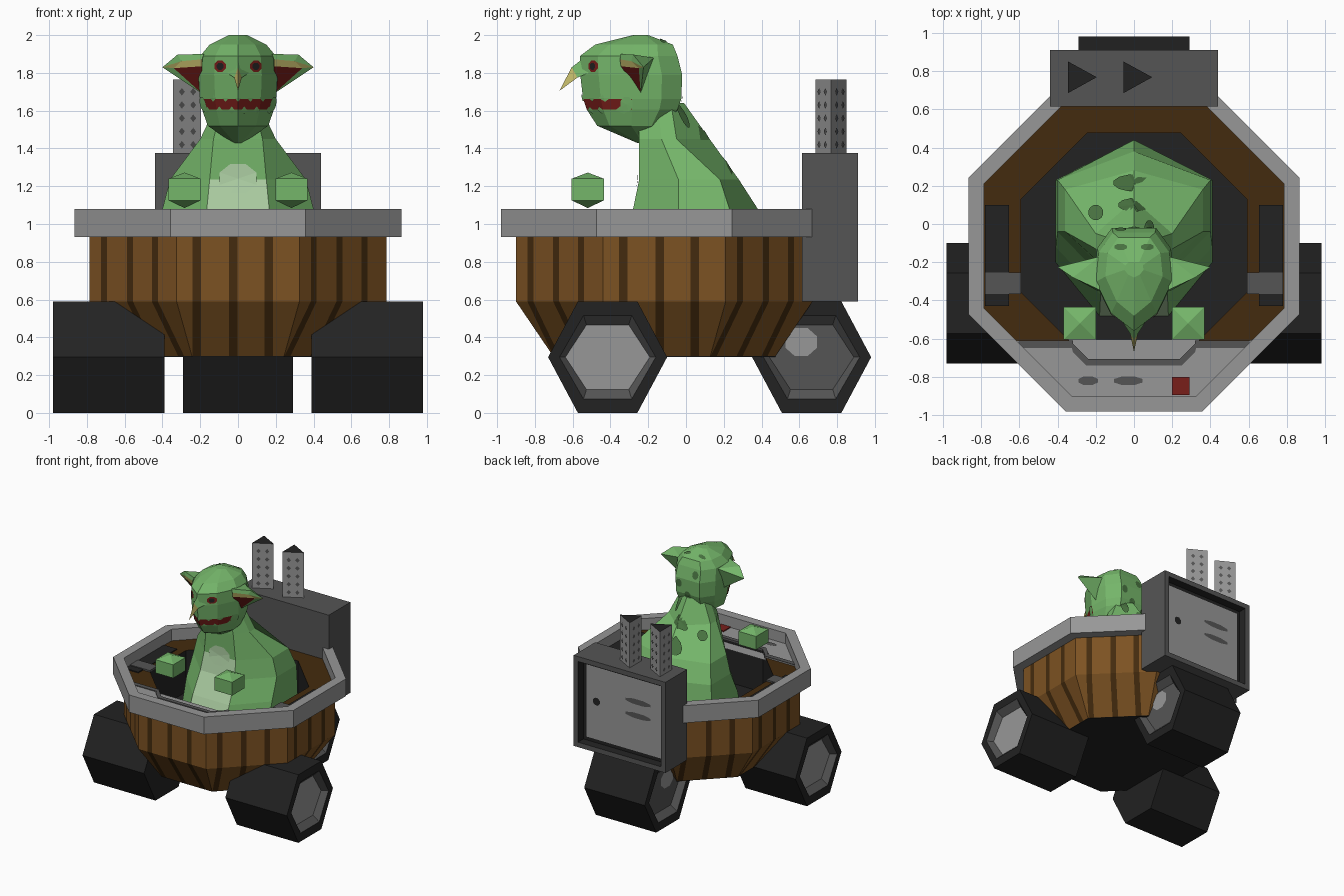
import bpy, bmesh, math
from mathutils import Vector
from mathutils.bvhtree import BVHTree

if "Cube" in bpy.data.objects:
    bpy.data.objects.remove(bpy.data.objects["Cube"])

# ---------- palette ----------
def lin(c):
    c /= 255
    return c / 12.92 if c < 0.04 else ((c + 0.055) / 1.055) ** 2.4

COLORS = {"tyre_black": (34, 34, 34), "iron_grey": (85, 85, 85), "steel_grey": (151, 151, 151),
          "wood_brown": (124, 82, 34), "dark_wood": (68, 43, 14), "skin_green": (117, 182, 106),
          "spot_green": (72, 114, 64), "belly_pale": (174, 208, 164), "deep_red": (120, 30, 26),
          "horn_yellow": (196, 186, 106)}
MAT = {}
for key, rgb in COLORS.items():
    MAT[key] = bpy.data.materials.new(key)
    MAT[key].diffuse_color = (*[lin(c) for c in rgb], 1)

# ---------- helpers ----------
def make(name, verts, faces, colors, fix=True):
    """Mesh object; colors is one colour name or one per face."""
    if isinstance(colors, str):
        colors = [colors] * len(faces)
    used = list(dict.fromkeys(colors))
    me = bpy.data.meshes.new(name)
    me.from_pydata([tuple(v) for v in verts], [], faces)
    for c in used:
        me.materials.append(MAT[c])
    for p, c in zip(me.polygons, colors):
        p.material_index = used.index(c)
    if fix:
        bm = bmesh.new()
        bm.from_mesh(me)
        bmesh.ops.remove_doubles(bm, verts=bm.verts, dist=1e-4)
        bmesh.ops.recalc_face_normals(bm, faces=bm.faces)
        bm.to_mesh(me)
        bm.free()
    ob = bpy.data.objects.new(name, me)
    bpy.context.collection.objects.link(ob)
    return ob

def loft(name, rings, color, caps=(None, None), closed=False, rule=None):
    """Skin equal-sized rings; caps are colours for first and last ring."""
    n, m = len(rings[0]), len(rings)
    faces, cols = [], []
    for r in range(m if closed else m - 1):
        for i in range(n):
            j, s = (i + 1) % n, (r + 1) % m
            faces.append((r * n + i, r * n + j, s * n + j, s * n + i))
            cols.append((rule and rule(r, i)) or color)
    for cap, r in zip(caps, (0, m - 1)):
        if cap:
            faces.append(tuple(range(r * n, r * n + n)))
            cols.append(cap)
    return make(name, [v for ring in rings for v in ring], faces, cols)

def box(name, x0, x1, y0, y1, z0, z1, color):
    ring = lambda z: [(x0, y0, z), (x1, y0, z), (x1, y1, z), (x0, y1, z)]
    return loft(name, [ring(z0), ring(z1)], color, (color, color))

def decals(name, target, specs, color, n=8):
    """Thin patches pressed on the target: (centre, direction, half width, half height)."""
    me = target.data
    tree = BVHTree.FromPolygons([v.co for v in me.vertices], [p.vertices[:] for p in me.polygons])
    lift = 0.009 if name == "pupils" else 0.006
    verts, faces = [], []
    for c, d, w, h in specs:
        d = Vector(d).normalized()
        up = Vector((0, 1, 0)) if abs(d.z) > 0.95 else Vector((0, 0, 1))
        u = d.cross(up).normalized()
        v = u.cross(d)
        pts = []
        for k in range(n + 1):
            a = math.tau * (k + 0.5 * (n > 4)) / n
            off = u * w * math.cos(a) + v * h * math.sin(a) if k < n else Vector()
            hit = tree.ray_cast(Vector(c) - d + off, d)
            if hit[0]:
                pts.append(hit[0] - d * lift)
        if len(pts) == n + 1:
            b = len(verts)
            verts += pts
            faces += [(b + k, b + (k + 1) % n, b + n) for k in range(n)]
    return make(name, verts, faces, color, False)

CY = -0.115  # centre of the tub
def octagon(a, z):
    r = a / math.cos(math.pi / 8)
    return [(r * math.cos((k + .5) * math.pi / 4), CY + r * math.sin((k + .5) * math.pi / 4), z) for k in range(8)]

# ---------- wooden tub with dark plank gaps ----------
verts, faces, cols = [], [], []
for k in range(8):
    a = k * math.pi / 4
    nrm, tan = Vector((math.cos(a), math.sin(a), 0)), Vector((-math.sin(a), math.cos(a), 0))
    base = len(verts)
    for z, r in ((0.93, 0.785), (0.59, 0.785), (0.30, 0.588)):
        h = r * math.tan(math.pi / 8)
        for t in (-h, -.240, -.196, -.047, -.002, .14, .185, h):
            verts.append(nrm * r + tan * t + Vector((0, CY, z)))
    for row in range(2):
        for i in range(7):
            q = base + row * 8 + i
            faces.append((q, q + 8, q + 9, q + 1))
            cols.append("dark_wood" if i % 2 else "wood_brown")
make("tub_planks", verts, faces, cols)
loft("tub_bottom", [octagon(.588, .297), octagon(.588, .312)], "tyre_black", ("tyre_black",) * 2)
loft("tub_rim", [octagon(.865, .93), octagon(.865, 1.08), octagon(.785, 1.08), octagon(.785, .93)],
     "steel_grey", closed=True)

# ---------- flat deck with sunken black well ----------
DECK = .98
deck = loft("deck_and_well", [octagon(.785, DECK), octagon(.59, DECK), octagon(.59, .62)], "dark_wood",
            (None, "tyre_black"), rule=lambda r, i: "tyre_black" if r else None)
if max(deck.data.polygons, key=lambda p: p.center.z).normal.z < 0:
    deck.data.flip_normals()

# ---------- dashboard with notch, dials and button ----------
half = [(.785, -.44), (.615, -.61), (.335, -.61), (.24, -.71)]
half[0] = (.62, -.605)
outline = [(.325, -.9)] + half + [(-x, y) for x, y in half[::-1]] + [(-.325, -.9)]
dash = loft("dashboard", [[(x, y, z) for x, y in outline] for z in (DECK - .02, DECK + .008)], "steel_grey",
            ("steel_grey", "steel_grey"))
down = (0, 0, -1)
decals("dash_dials", dash, [((-.24, -.82, 1), down, .055, .025), ((-.03, -.82, 1), down, .08, .025)], "iron_grey")
trim = [(-.30, -.65), (-.335, -.61), (-.24, -.705), (.24, -.705), (.335, -.61), (.30, -.65),
        (.32, -.67), (.25, -.74), (-.25, -.74), (-.32, -.67)]
trim = trim[1:5] + trim[6:]
loft("dash_trim", [[(x, y, z) for x, y in trim] for z in (DECK, DECK + .014)], "iron_grey", ("iron_grey",) * 2)
for s, side in ((1, "right"), (-1, "left")):
    xs = sorted((s * .32, s * .605))
    box("dash_edge_" + side, *xs, -.65, -.61, DECK, DECK + .014, "iron_grey")
    # arm pads and levers lying on the deck
    xs = sorted((s * .655, s * .78))
    box("arm_pad_" + side, *xs, -.43, .10, DECK - .01, DECK + .008, "tyre_black")
    xs = sorted((s * .59, s * .78))
    box("lever_" + side, *xs, -.365, -.255, DECK - .01, DECK + .014, "iron_grey")
box("red_button", .2, .29, -.895, -.80, DECK, DECK + .017, "deep_red")

# ---------- six-sided wheels ----------
def wheel(name, x_in, x_out, y, both=False):
    s = 1 if x_out > x_in else -1
    def ring(x, ky, kz):
        return [(x, y + .315 * ky * math.cos(i * math.pi / 3), .295 + .3406 * kz * math.sin(i * math.pi / 3))
                for i in range(6)]
    hub = lambda x, d: [ring(x, .81, .75), ring(x - d * .05, .71, .58)]
    rings = (hub(x_in, -s)[::-1] if both else []) + [ring(x_in, 1, 1), ring(x_out, 1, 1)] + hub(x_out, s)
    last = len(rings) - 2
    rule = lambda r, i: "iron_grey" if r == last or (both and r == 0) else None
    disc = "iron_grey" if both else "steel_grey"
    return loft(name, rings, "tyre_black", (disc if both else "tyre_black", disc), rule=rule)

wheel("front_wheel_right", .39, .98, -.415)
wheel("front_wheel_left", -.39, -.98, -.415)
rear = wheel("rear_wheel", -.29, .29, .665, True)
decals("rear_hub_shine", rear, [((s * .29, .61, .375), (-s, 0, 0), .09, .08) for s in (1, -1)], "steel_grey")

# ---------- engine box with recessed back panel ----------
engine = box("engine_box", -.44, .44, .615, .91, .59, 1.375, "iron_grey")
for c in ("tyre_black", "steel_grey"):
    engine.data.materials.append(MAT[c])
bm = bmesh.new()
bm.from_mesh(engine.data)
back = max(bm.faces, key=lambda f: f.calc_center_median().y)
bmesh.ops.inset_individual(bm, faces=[back], thickness=.06)
for thick, depth in ((.012, -.06), (.04, 0)):
    for f in bmesh.ops.inset_individual(bm, faces=[back], thickness=thick, depth=depth)["faces"]:
        f.material_index = 1
back.material_index = 2
bm.to_mesh(engine.data)
bm.free()
inward = (0, -1, 0)
decals("engine_vents", engine, [((-.14, .9, z), inward, .13, .025) for z in (.98, 1.10)], "iron_grey")
decals("engine_latch", engine, [((.26, .9, 1.0), inward, .035, .035)], "tyre_black")

# ---------- three-sided exhaust pipes with holes ----------
for x0, side in ((-.345, "left"), (-.055, "centre")):
    tri = [Vector((x0, .685, 0)), Vector((x0 + .15, .768, 0)), Vector((x0, .85, 0))]
    pipe = loft("exhaust_" + side, [[p + Vector((0, 0, z)) for p in tri] for z in (1.3, 1.765)],
                "steel_grey", ("steel_grey", "tyre_black"))
    holes = []
    for i in range(3):
        a, b = tri[i], tri[(i + 1) % 3]
        d = (b - a).cross(Vector((0, 0, -1)))
        for t in (.3, .7):
            holes += [(a.lerp(b, t) + Vector((0, 0, 1.42 + .07 * k)), d, .018, .02) for k in range(5)]
    decals("exhaust_holes_" + side, pipe, holes, "iron_grey", 4)

# ---------- driver body, pale belly on the front faces ----------
def body_ring(z, fx, fy, sx, s1, s2, by):
    return [(fx, fy, z), (sx, s1, z), (sx, s2, z), (0, by, z), (-sx, s2, z), (-sx, s1, z), (-fx, fy, z)]
body = loft("driver_body", [body_ring(*r) for r in (
    (.62, .18, -.48, .41, -.20, .23, .44), (.90, .175, -.37, .41, -.12, .23, .44),
    (1.08, .165, -.28, .40, -.04, .23, .38), (1.235, .15, -.248, .36, -.04, .18, .28),
    (1.45, .13, -.25, .20, -.13, -.05, .125), (1.64, .08, -.24, .11, -.15, -.08, -.01))],
    "skin_green", ("skin_green", "skin_green"), rule=lambda r, i: "belly_pale" if i == 6 and r < 3 else None)
decals("belly_top", body, [((0, -.25, 1.24), (0, 1, 0), .105, .085)], "belly_pale")
decals("back_spots", body, [((x, y, 1.4), down, w, h) for x, y, w, h in (
    (0, .215, .11, .045), (0, .10, .085, .035), (.2, .06, .04, .04), (-.2, .06, .04, .04),
    (.08, -.02, .025, .04), (-.08, -.02, .025, .04))], "spot_green", 12)

# ---------- driver head, mouth band by ring ----------
def head_ring(z, yf, yb, w):
    d = yb - yf
    h = [(.6 * w, yf + .18 * d, z), (w, yf + .5 * d, z), (.92 * w, yf + .8 * d, z), (.55 * w, yb, z)]
    return [(0, yf, z)] + h + [(-x, y, q) for x, y, q in h[::-1]]
head = loft("driver_head", [head_ring(*r) for r in (
    (1.43, -.26, -.20, .03), (1.52, -.47, -.11, .16), (1.605, -.525, -.045, .19), (1.663, -.545, -.025, .202),
    (1.79, -.56, -.02, .21), (1.89, -.56, -.045, .20), (1.95, -.48, -.07, .15), (2.0, -.28, -.20, .05))],
    "skin_green", ("skin_green", "skin_green"),
    rule=lambda r, i: "deep_red" if r == 2 and i in (0, 1, 7, 8) else None)
decals("lip_notches", head, [((-.165 + .033 * k, -.5, 1.667 if k % 2 else 1.602), (0, 1, 0), .017, .02)
                             for k in range(11)], "skin_green", 4)
decals("mouth_corners", head, [((s * .2, -.315, 1.634), (-s, 0, 0), .035, .042) for s in (1, -1)], "skin_green")
decals("eyes", head, [((s * .095, -.48, 1.835), (0, 1, 0), .033, .032) for s in (1, -1)], "deep_red")
decals("pupils", head, [((s * .095, -.48, 1.835), (0, 1, 0), .019, .02) for s in (1, -1)], "tyre_black")
decals("head_spots", head, [((x, 0, z), (0, -1, -.2), .03, .035) for x, z in
                            ((.08, 1.75), (-.07, 1.85), (0, 1.66))], "spot_green")
decals("crown_spots", head, [((s * .07, -.12, 1.95), down, .035, .018) for s in (1, -1)], "spot_green")

# ---------- hooked nose ----------
make("nose", [(0, -.50, 1.91), (.075, -.49, 1.81), (-.075, -.49, 1.81), (0, -.605, 1.83),
              (.02, -.575, 1.775), (-.02, -.575, 1.775), (0, -.67, 1.705)],
     [(0, 1, 4, 3), (0, 3, 5, 2), (1, 2, 5, 4), (3, 4, 6), (3, 6, 5), (4, 5, 6)],
     ["skin_green"] * 3 + ["horn_yellow"] * 3)

# ---------- ears and floating hands ----------
for s, side in ((1, "right"), (-1, "left")):
    make("ear_" + side, [(s * x, y, z) for x, y, z in (
        (.18, -.345, 1.90), (.32, -.28, 1.897), (.40, -.225, 1.83), (.19, -.35, 1.872),
        (.30, -.29, 1.862), (.19, -.345, 1.835), (.34, -.25, 1.825), (.19, -.24, 1.69), (.18, -.17, 1.88))],
        [(0, 1, 4, 3), (1, 2, 4), (3, 4, 6, 5), (4, 2, 6), (5, 6, 7), (6, 2, 7),
         (0, 8, 1), (1, 8, 2), (8, 7, 2), (0, 3, 5, 7, 8)],
        ["skin_green"] * 2 + ["horn_yellow"] * 2 + ["deep_red"] + ["skin_green"] * 5)
    cx, cy = s * .283, -.52
    sq = lambda r, z: [(cx - r, cy - r, z), (cx + r, cy - r, z), (cx + r, cy + r, z), (cx - r, cy + r, z)]
    loft("hand_" + side, [sq(.001, 1.085), sq(.085, 1.125), sq(.085, 1.24), sq(.001, 1.272)],
         "skin_green", ("skin_green", "skin_green"))

for m in bpy.data.materials:
    if m.users and not m.is_grease_pencil:
        m.use_nodes = True
        m.node_tree.nodes["Principled BSDF"].inputs["Base Color"].default_value = m.diffuse_color
